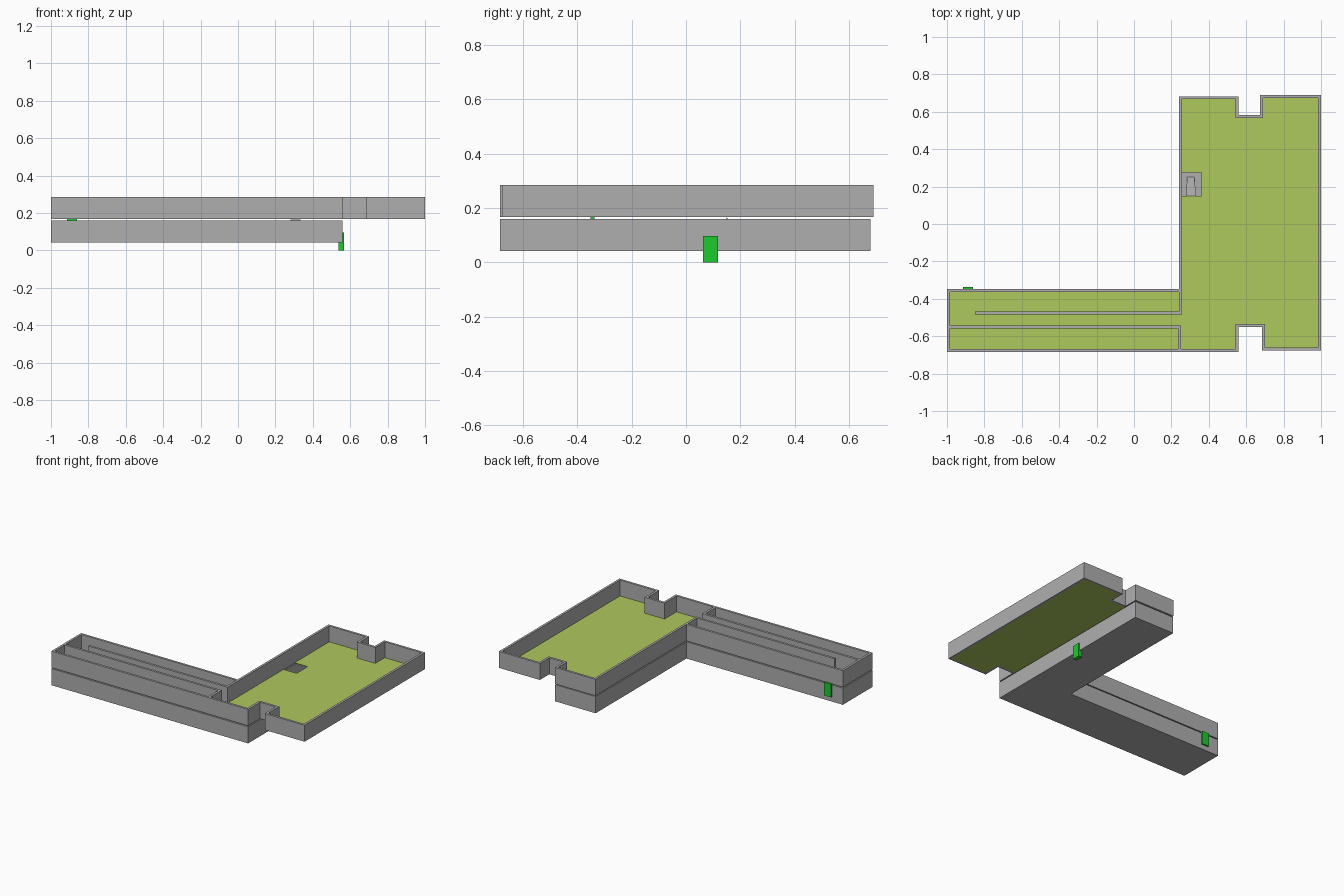
import bpy, bmesh
from mathutils import Vector

if "Cube" in bpy.data.objects:
    bpy.data.objects.remove(bpy.data.objects["Cube"])

T = 0.016                      # wall thickness
LOW = (0.041, 0.160)           # lower storey z range
UP = (0.167, 0.285)            # upper storey z range


def material(name, rgb):
    m = bpy.data.materials.new(name)
    m.diffuse_color = (*rgb, 1)
    m.use_nodes = True
    m.node_tree.nodes["Principled BSDF"].inputs["Base Color"].default_value = m.diffuse_color
    return m


GRASS = material("floor_green", (0.42, 0.58, 0.11))
DOOR = material("door_green", (0.012, 0.60, 0.026))
GREY = material("wall_grey", (0.43, 0.43, 0.43))


def finish(name, bm, mat):
    bmesh.ops.recalc_face_normals(bm, faces=bm.faces)
    me = bpy.data.meshes.new(name)
    bm.to_mesh(me)
    bm.free()
    me.materials.append(mat)
    ob = bpy.data.objects.new(name, me)
    bpy.context.collection.objects.link(ob)
    return ob


def inset(pts, d):
    """Offset a counter-clockwise outline inward by d with mitred corners."""
    out = []
    for i, p in enumerate(pts):
        a = (Vector(p) - Vector(pts[i - 1])).normalized()
        b = (Vector(pts[(i + 1) % len(pts)]) - Vector(p)).normalized()
        n1, n2 = Vector((-a.y, a.x)), Vector((-b.y, b.x))
        out.append(tuple(Vector(p) + (n1 + n2) * d / (1 + n1.dot(n2))))
    return out


def prism(name, pts, z0, z1, mat):
    bm = bmesh.new()
    face = bm.faces.new([bm.verts.new((x, y, z0)) for x, y in pts])
    top = bmesh.ops.extrude_face_region(bm, geom=[face], use_keep_orig=True)["geom"]
    bmesh.ops.translate(bm, vec=(0, 0, z1 - z0),
                        verts=[v for v in top if isinstance(v, bmesh.types.BMVert)])
    return finish(name, bm, mat)


def box(name, x0, x1, y0, y1, z0, z1, mat=GREY):
    return prism(name, [(x0, y0), (x1, y0), (x1, y1), (x0, y1)], z0, z1, mat)


def wall_ring(name, pts, z0, z1):
    bm = bmesh.new()
    inner = inset(pts, T)
    loops = [[bm.verts.new((x, y, z)) for x, y in ring]
             for ring, z in ((pts, z0), (pts, z1), (inner, z1), (inner, z0))]
    n = len(pts)
    for k in range(4):
        a, b = loops[k], loops[(k + 1) % 4]
        for i in range(n):
            j = (i + 1) % n
            bm.faces.new((a[i], a[j], b[j], b[i]))
    return finish(name, bm, GREY)


# Storey outlines, counter-clockwise
lower = [(-1, -0.685), (0.56, -0.685), (0.56, 0.68), (0.24, 0.68),
         (0.24, -0.347), (-1, -0.347)]
upper = [(-1, -0.685), (0.56, -0.685), (0.56, -0.55), (0.685, -0.55),
         (0.685, -0.675), (1, -0.675), (1, 0.69), (0.675, 0.69),
         (0.675, 0.583), (0.56, 0.583), (0.56, 0.683), (0.24, 0.683),
         (0.24, -0.347), (-1, -0.347)]

# Outer walls and floors
wall_ring("lower_walls", lower, *LOW)
prism("lower_floor", inset(lower, T), LOW[0], LOW[0] + 0.004, GREY)
wall_ring("upper_walls", upper, *UP)
floor = prism("upper_floor", inset(upper, T), UP[0], UP[0] + 0.004, GRASS)

# Stairwell opening in the upper floor
cutter = box("stairwell_cutter", 0.256, 0.36, 0.15, 0.275, 0.15, 0.19)
cutter.hide_render = True
cutter.hide_viewport = True
cutter.display_type = 'WIRE'
mod = floor.modifiers.new("stairwell", 'BOOLEAN')
mod.operation = 'DIFFERENCE'
mod.solver = 'EXACT'
mod.object = cutter

# Tapered stair ramp down to the lower floor
bm = bmesh.new()
section = [(0.15, 0.165), (0.25, 0.045), (0.235, 0.045), (0.15, 0.147)]
sides = []
for wide, narrow in ((0.28, 0.283), (0.333, 0.322)):
    sides.append([bm.verts.new((narrow if y > 0.2 else wide, y, z)) for y, z in section])
bm.faces.new(sides[0])
bm.faces.new(sides[1])
for i in range(4):
    j = (i + 1) % 4
    bm.faces.new((sides[0][i], sides[0][j], sides[1][j], sides[1][i]))
finish("stair_ramp", bm, GREY)

# Corridor partitions of the wing, repeated on both storeys
for label, (z0, z1) in (("lower", LOW), ("upper", UP)):
    z0 += 0.004
    box(label + "_north_partition", -0.85, 0.24, -0.483, -0.467, z0, z1)
    box(label + "_south_partition", -1 + T, 0.24, -0.558, -0.542, z0, z1)
    box(label + "_north_end_wall", 0.24, 0.24 + T, -0.483, -0.347, z0, z1)
    box(label + "_south_end_wall", 0.235, 0.235 + T, -0.685 + T, -0.542, z0, z1)

# Green doors
box("wing_door", -0.915, -0.86, -0.352, -0.336, 0.075, 0.17, DOOR)
box("east_door", 0.536, 0.566, 0.062, 0.118, 0.0, 0.096, DOOR)
